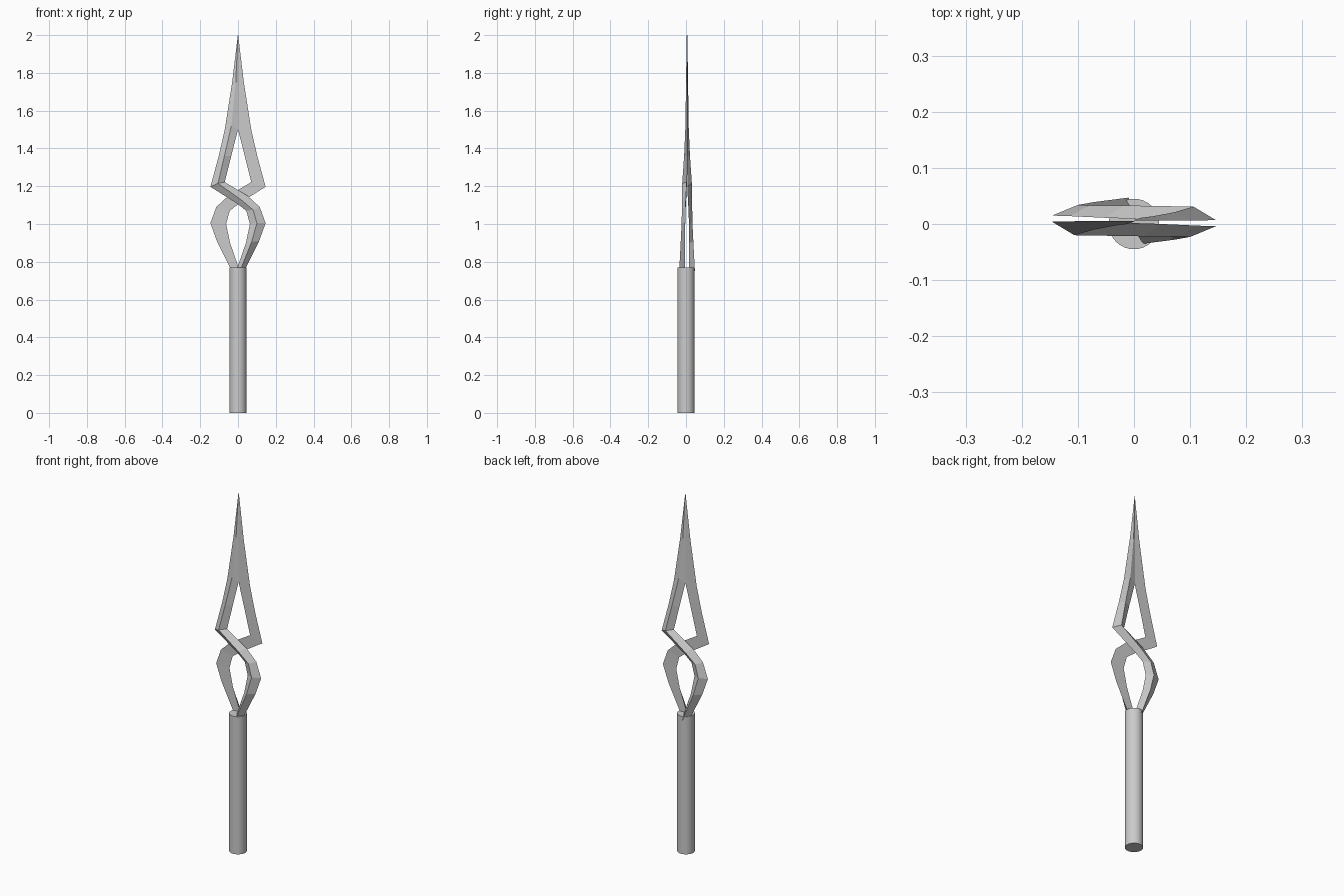
import bpy, bmesh
from math import pi
from mathutils import Matrix, Vector

if "Cube" in bpy.data.objects:
    bpy.data.objects.remove(bpy.data.objects["Cube"])

MID_Y = 0.0055  # depth of the axis the two strands turn around

# Each station: edge A (x, z), ridge (x, z), edge B (x, z), edge depth, ridge depth
STATIONS = [
    ((0.032, 0.75), (0.010, 0.75), (-0.010, 0.75), -0.004, -0.036),
    ((0.112, 0.91), (0.072, 0.905), (0.042, 0.90), -0.004, -0.028),
    ((0.146, 1.005), (0.100, 1.005), (0.063, 1.00), -0.004, -0.023),
    ((0.115, 1.09), (0.080, 1.075), (0.044, 1.07), -0.003, -0.022),
    ((0.050, 1.15), (0.018, 1.127), (-0.005, 1.108), 0.000, -0.022),
    ((-0.070, 1.222), (-0.106, 1.215), (-0.146, 1.197), 0.004, -0.020),
    ((-0.036, 1.36), (-0.072, 1.36), (-0.102, 1.36), 0.005, -0.010),
    ((0.000, 1.50), (-0.035, 1.52), (-0.070, 1.50), 0.005, -0.003),
    ((0.000, 1.75), (-0.012, 1.75), (-0.031, 1.75), 0.005, 0.000),
    ((0.000, 2.00), (-0.0005, 2.00), (-0.001, 2.00), 0.005, 0.004),
]


def make_object(name, bm):
    bmesh.ops.recalc_face_normals(bm, faces=bm.faces)
    mesh = bpy.data.meshes.new(name)
    bm.to_mesh(mesh)
    bm.free()
    obj = bpy.data.objects.new(name, mesh)
    bpy.context.collection.objects.link(obj)
    return obj


def strand(name, turn):
    """Loft the three-sided section along the stations, then turn it about the shaft."""
    bm = bmesh.new()
    rings = []
    for a, r, b, edge_y, ridge_y in STATIONS:
        pts = [(a[0], edge_y, a[1]), (r[0], ridge_y, r[1]), (b[0], edge_y, b[1])]
        rings.append([bm.verts.new(p) for p in pts])
    for lo, hi in zip(rings, rings[1:]):
        for i in range(3):
            j = (i + 1) % 3
            bm.faces.new((lo[i], lo[j], hi[j], hi[i]))
    bm.faces.new(rings[0])
    bm.faces.new(rings[-1])
    bmesh.ops.rotate(bm, verts=bm.verts, cent=Vector((0, MID_Y, 0)),
                     matrix=Matrix.Rotation(turn, 3, 'Z'))
    return make_object(name, bm)


# Twisted strands that cross and become the two blade halves
strand("front_strand_blade", 0)
strand("back_strand_blade", pi)

# Round shaft
bpy.ops.mesh.primitive_cylinder_add(vertices=32, radius=0.045, depth=0.77,
                                    location=(0, 0, 0.385))
bpy.context.object.name = "shaft"
bpy.ops.object.shade_smooth_by_angle()
